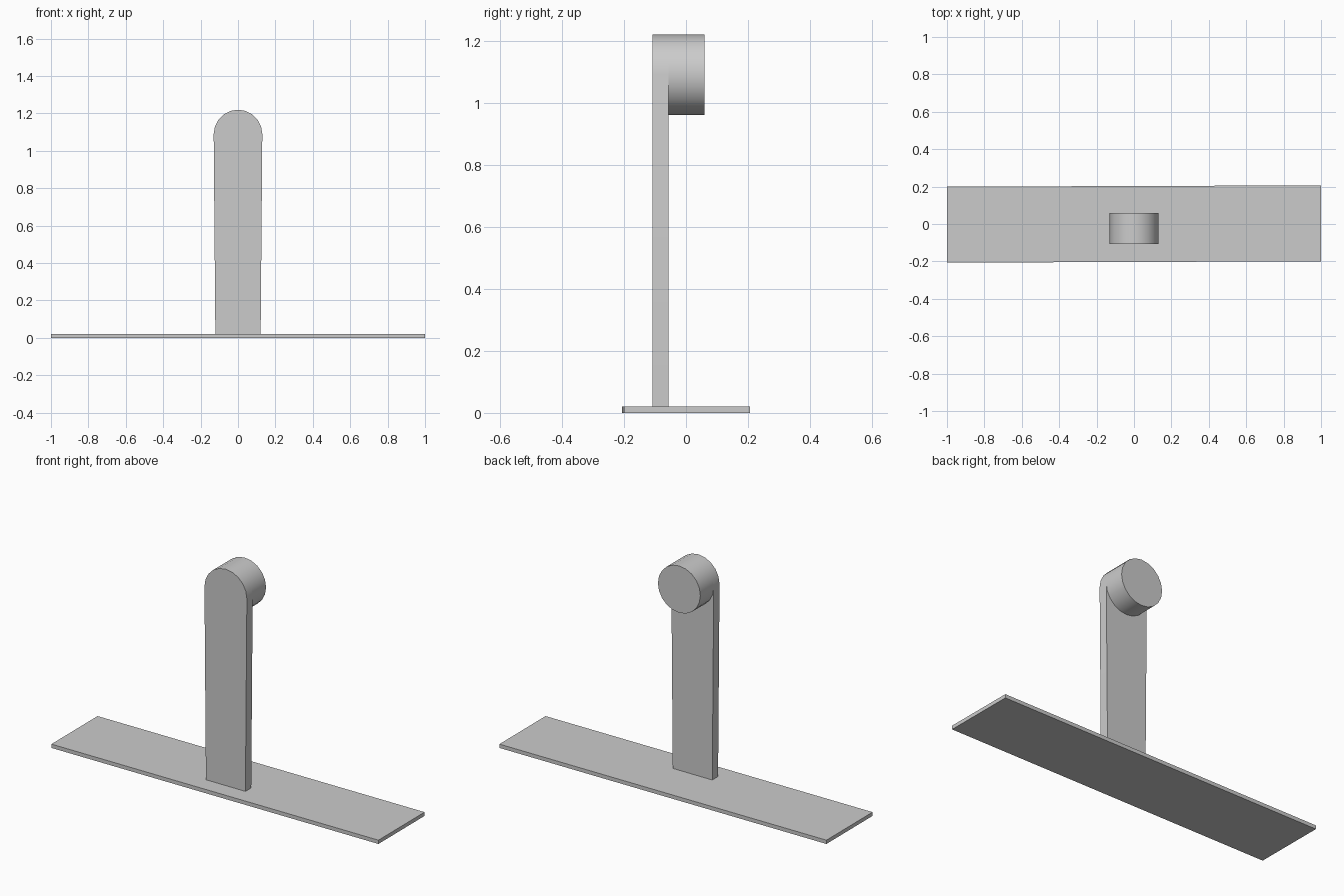
import bpy, bmesh, math

cube = bpy.data.objects.get("Cube")
if cube:
    bpy.data.objects.remove(cube, do_unlink=True)

grey = bpy.data.materials.new("plain grey")
grey.use_nodes = True
COLOUR = (0.6, 0.6, 0.6, 1)
grey.diffuse_color = COLOUR
grey.node_tree.nodes["Principled BSDF"].inputs["Base Color"].default_value = COLOUR

R, CENTRE_Z, SIDES = 0.13, 1.09, 20


def extrude_profile(name, points, y0, y1):
    """Solid from an (x, z) outline swept along y."""
    bm = bmesh.new()
    face = bm.faces.new([bm.verts.new((x, y0, z)) for x, z in points])
    new = bmesh.ops.extrude_face_region(bm, geom=[face])["geom"]
    bmesh.ops.translate(bm, vec=(0, y1 - y0, 0),
                        verts=[g for g in new if isinstance(g, bmesh.types.BMVert)])
    bmesh.ops.recalc_face_normals(bm, faces=bm.faces)
    mesh = bpy.data.meshes.new(name)
    bm.to_mesh(mesh)
    bm.free()
    obj = bpy.data.objects.new(name, mesh)
    bpy.context.collection.objects.link(obj)
    mesh.materials.append(grey)
    bpy.ops.object.select_all(action="DESELECT")
    obj.select_set(True)
    bpy.context.view_layer.objects.active = obj
    bpy.ops.object.shade_smooth_by_angle(angle=math.radians(30))
    return obj


def arc(count):
    return [(R * math.cos(math.tau * i / SIDES),
             CENTRE_Z + R * math.sin(math.tau * i / SIDES)) for i in range(count)]


# Thin base plate, very slightly turned
base = extrude_profile("base_plate", [(-1, 0), (1, 0), (1, 0.021), (-1, 0.021)], -0.203, 0.203)
base.rotation_euler.z = math.radians(0.2)

# Tapered upright with a rounded top
extrude_profile("upright_post", [(-0.121, 0.02), (0.121, 0.02)] + arc(SIDES // 2 + 1),
                -0.108, -0.057)

# Round drum behind the top of the post
extrude_profile("round_head", arc(SIDES), -0.058, 0.06)
